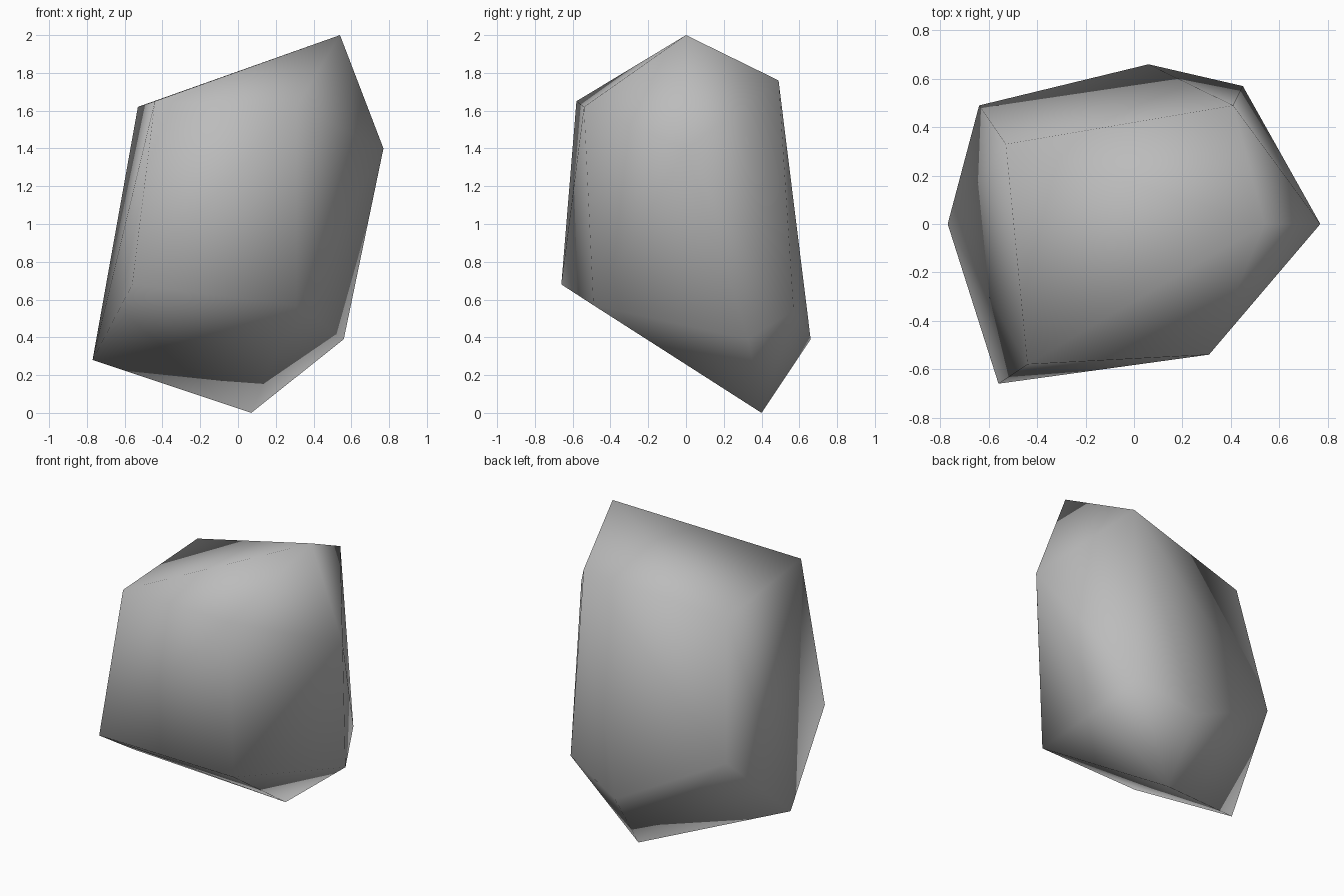
import bpy
import bmesh

# Remove the default cube only
default_cube = bpy.data.objects.get("Cube")
if default_cube:
    bpy.data.objects.remove(default_cube, do_unlink=True)


def make_material(name, colour):
    material = bpy.data.materials.new(name)
    material.use_nodes = True
    material.diffuse_color = colour
    for node in material.node_tree.nodes:
        if node.type == "BSDF_PRINCIPLED":
            node.inputs["Base Color"].default_value = colour
    return material


def make_hull(name, corners, material):
    """Wrap a closed convex skin around the corner points."""
    bm = bmesh.new()
    for corner in corners:
        bm.verts.new(corner)
    bmesh.ops.convex_hull(bm, input=bm.verts[:])
    bmesh.ops.recalc_face_normals(bm, faces=bm.faces[:])
    for face in bm.faces:
        face.smooth = True
    mesh = bpy.data.meshes.new(name)
    bm.to_mesh(mesh)
    bm.free()
    mesh.materials.append(material)
    rock = bpy.data.objects.new(name, mesh)
    bpy.context.scene.collection.objects.link(rock)
    return rock


# Crown: slanted top rim, with the peak on the +x side
crown = [
    (0.54, 0, 2),
    (0.41, 0.49, 1.76),
    (-0.53, 0.33, 1.62),
    (-0.44, -0.58, 1.65),
    (0.31, -0.54, 1.62),
    (0.77, 0, 1.4),
]

# Belt: widest ring around the lower body
belt = [
    (-0.64, 0.49, 0.75),
    (0.06, 0.66, 0.39),
    (0.45, 0.57, 0.54),
    (0.56, 0.33, 0.39),
    (0.31, -0.49, 0.57),
    (-0.56, -0.66, 0.68),
]

# Foot: low corner and the tip the stone stands on
foot = [
    (-0.77, 0, 0.28),
    (0.07, 0.4, 0),
]

stone_grey = make_material("stone grey", (0.5, 0.5, 0.5, 1))
make_hull("rock", crown + belt + foot, stone_grey)
